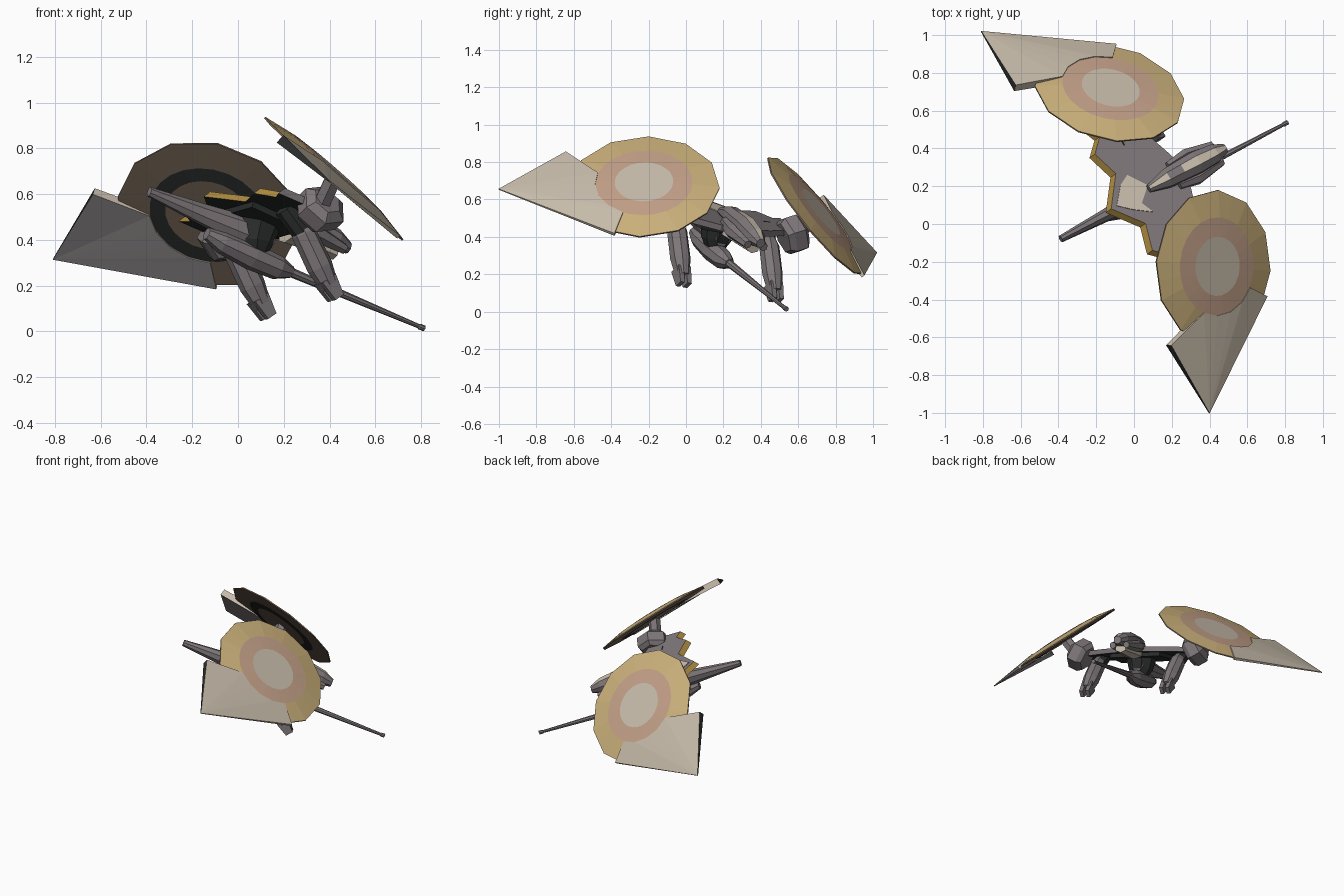
import bpy, bmesh, math
from mathutils import Vector, Matrix

if "Cube" in bpy.data.objects:
    bpy.data.objects.remove(bpy.data.objects["Cube"])

# ---- craft frame: X = side, Y = forward, Z = up, posed banked and nose-down
SIDE = Vector((0.508, -0.85, 0.143)).normalized()
FWD = Vector((0.828, 0.431, -0.357))
FWD = (FWD - SIDE * FWD.dot(SIDE)).normalized()
UP = SIDE.cross(FWD)
POSE = Matrix.Translation((0.146, 0.237, 0.5925)) @ Matrix((SIDE, FWD, UP)).transposed().to_4x4()


def material(name, rgb):
    m = bpy.data.materials.new(name)
    m.diffuse_color = (*rgb, 1)
    m.use_nodes = True
    m.node_tree.nodes["Principled BSDF"].inputs["Base Color"].default_value = m.diffuse_color
    return m


GOLD = material("pale_gold", (0.60, 0.44, 0.20))
PINK = material("dusty_pink", (0.55, 0.355, 0.25))
CREAM = material("cream", (0.58, 0.51, 0.41))
GREY = material("warm_grey", (0.21, 0.185, 0.195))
DARK = material("near_black", (0.025, 0.027, 0.027))
EDGE = material("deep_gold", (0.42, 0.26, 0.05))
BROWN = material("underside_brown", (0.19, 0.14, 0.10))
PALE = material("pale_grey", (0.36, 0.33, 0.335))


def build(name, verts, faces, mats, rule=None, flip=False):
    """Make one object; rule(face) gives the material index before posing."""
    bm = bmesh.new()
    vs = [bm.verts.new((-v[0] if flip else v[0], v[1], v[2])) for v in verts]
    for f in faces:
        face = bm.faces.new([vs[i] for i in f[0]] if isinstance(f, tuple) else [vs[i] for i in f])
        if isinstance(f, tuple):
            face.material_index = f[1]
    bmesh.ops.recalc_face_normals(bm, faces=bm.faces)
    bm.normal_update()
    if rule:
        for f in bm.faces:
            f.material_index = rule(f)
    bm.transform(POSE)
    me = bpy.data.meshes.new(name)
    bm.to_mesh(me)
    bm.free()
    for m in mats:
        me.materials.append(m)
    ob = bpy.data.objects.new(name, me)
    bpy.context.collection.objects.link(ob)
    return ob


def pair(name, verts, faces, mats, rule=None):
    build(name + "_right", verts, faces, mats, rule)
    build(name + "_left", verts, faces, mats, rule, True)


def tube(name, stations, n, mats, rule=None, both=False):
    """Faceted tube through stations (s, f, u, half_width, half_height)."""
    pts = [Vector(st[:3]) for st in stations]
    axis = (pts[-1] - pts[0]).normalized()
    ref = Vector((1, 0, 0)) if abs(axis.x) < 0.8 else Vector((0, 1, 0))
    a = (ref - axis * ref.dot(axis)).normalized()
    b = axis.cross(a)
    verts, faces = [], []
    for p, st in zip(pts, stations):
        for i in range(n):
            t = 2 * math.pi * (i + 0.5) / n
            k = 1 / math.cos(math.pi / n)
            verts.append(p + a * math.cos(t) * st[3] * k + b * math.sin(t) * st[4] * k)
    for j in range(len(stations) - 1):
        for i in range(n):
            k = (i + 1) % n
            faces.append([j * n + i, j * n + k, (j + 1) * n + k, (j + 1) * n + i])
    faces += [list(range(n)), list(range(len(verts) - n, len(verts)))]
    (pair if both else build)(name, verts, faces, mats, rule)


# ---- round shields: twelve-sided, slightly domed, with painted rings
CEN = Vector((0.542, 0.0, 0.0))
NRM = Vector((0.468, 0.266, 0.842)).normalized()
E1 = Vector((0.883, -0.113, -0.455))
E1 = (E1 - NRM * E1.dot(NRM)).normalized()
E2 = NRM.cross(E1)


def on_shield(x, y, h):
    return CEN + E1 * x + E2 * y + NRM * h


SEG = 24
profile = [(0.157, 0.032), (0.26, 0.025), (0.404, 0.0), (0.404, -0.008), (0.26, -0.012), (0.19, -0.014)]
ring_mat = [1, 0, 4, 4, 3]
verts, faces = [], []
for r, h in profile:
    for i in range(SEG):
        t = 2 * math.pi * i / SEG + math.radians(6)
        k = r * math.cos(math.pi / 12) if (r > 0.4 and i % 2) else r
        verts.append(on_shield(k * math.cos(t), k * math.sin(t), h))
for j in range(len(profile) - 1):
    for i in range(SEG):
        k = (i + 1) % SEG
        faces.append(([j * SEG + i, j * SEG + k, (j + 1) * SEG + k, (j + 1) * SEG + i], ring_mat[j]))
faces += [(list(range(SEG)), 2), (list(range(5 * SEG, 6 * SEG)), 4)]
pair("shield", verts, faces, [GOLD, PINK, CREAM, DARK, BROWN])

# ---- pointed fin growing out of each shield
arc = [(0.262 * math.cos(math.radians(t)), 0.262 * math.sin(math.radians(t))) for t in (-40, -19, 2, 23, 44)]
outline = [(0.727, -0.28, 0.0, -0.006), (0.29, -0.42, 0.005, -0.038)]
outline += [(x, y, 0.03, -0.018) for x, y in arc] + [(0.283, 0.30, 0.006, -0.012)]
n = len(outline)
verts = [on_shield(x, y, t) for x, y, t, b in outline] + [on_shield(x, y, b) for x, y, t, b in outline]
faces = []
for i in range(1, n - 1):
    faces += [([0, i, i + 1], 0), ([n, n + i, n + i + 1], 1)]
for i in range(n):
    k = (i + 1) % n
    faces.append(([i, k, n + k, n + i], 2 if i == 0 else 0))
pair("shield_fin", verts, faces, [CREAM, PALE, DARK])

# ---- flat hull with the stepped, bevelled gold rear edge
half = [(0.0, -0.295), (0.155, -0.17), (0.30, -0.215), (0.37, -0.14), (0.43, -0.165),
        (0.43, 0.02), (0.23, 0.11), (0.10, 0.155)]
loop = half + [(-s, f) for s, f in reversed(half[1:])]
n = len(loop)
verts = [(s, f, -0.095) for s, f in loop]
verts += [(s, f - 0.025 if f < -0.1 else f, -0.128) for s, f in loop]
faces = [list(range(n)), list(range(n, 2 * n))]
faces += [[i, (i + 1) % n, n + (i + 1) % n, n + i] for i in range(n)]
build("hull", verts, faces, [GREY, EDGE, DARK],
      lambda f: 2 if f.normal.z < -0.9 else (1 if f.normal.y < -0.2 else 0))

# ---- dark machinery under the hull
tube("hull_belly", [(0, -0.18, -0.135, 0.20, 0.02), (0, 0.10, -0.135, 0.18, 0.02)], 4, [DARK])

# ---- worn cream panel on the hull
panel = [(0.0, -0.26), (0.06, -0.19), (0.12, -0.10), (0.05, -0.13), (-0.02, -0.05),
         (-0.12, -0.12), (-0.09, -0.18)]
n = len(panel)
build("hull_panel", [(s, f, -0.090) for s, f in panel] + [(s, f, -0.096) for s, f in panel],
      [list(range(n)), list(range(n, 2 * n))] + [[i, (i + 1) % n, n + (i + 1) % n, n + i] for i in range(n)],
      [CREAM])

# ---- cabin on top with cream roof patches fore and aft
tube("cabin", [(0, -0.06, -0.08, 0.02, 0.02), (0, 0.05, -0.06, 0.05, 0.045), (0, 0.14, -0.06, 0.055, 0.05),
               (0, 0.24, -0.06, 0.06, 0.055), (0, 0.36, -0.07, 0.05, 0.045), (0, 0.43, -0.08, 0.025, 0.025)],
     8, [GREY, CREAM],
     lambda f: 1 if f.normal.z > 0.9 and not 0.05 < f.calc_center_median().y < 0.13 else 0)
tube("cabin_cheek", [(0.06, 0.10, -0.09, 0.02, 0.025), (0.07, 0.22, -0.10, 0.03, 0.035),
                     (0.05, 0.39, -0.11, 0.02, 0.02)], 6, [GREY], None, True)
tube("cabin_chin", [(0, 0.12, -0.14, 0.06, 0.03), (0, 0.37, -0.13, 0.035, 0.025)], 6, [CREAM])

# ---- rear boom
tube("tail_boom", [(0, -0.585, -0.208, 0.018, 0.02), (0, -0.30, -0.205, 0.032, 0.045),
                   (0, -0.08, -0.20, 0.05, 0.065), (0, 0.05, -0.19, 0.045, 0.05)], 8, [GREY])

# ---- long gun slung below on a neck
tube("gun_neck", [(0, -0.03, -0.13, 0.10, 0.10), (0, -0.02, -0.23, 0.075, 0.075),
                  (0, 0.0, -0.29, 0.04, 0.04)], 8, [DARK])
tube("gun_body", [(0, -0.26, -0.28, 0.025, 0.025), (0, -0.18, -0.29, 0.045, 0.045), (0, -0.02, -0.295, 0.055, 0.055),
                  (0, 0.12, -0.295, 0.05, 0.05), (0, 0.19, -0.29, 0.025, 0.025)], 8, [GREY])
tube("gun_barrel", [(0, 0.17, -0.29, 0.02, 0.02), (0, 0.86, -0.284, 0.009, 0.009),
                    (0, 0.865, -0.284, 0.012, 0.012), (0, 0.89, -0.283, 0.012, 0.012)], 8, [GREY])

# ---- hanging thruster legs with split nozzles
tube("leg_shoulder", [(0.29, -0.07, -0.13, 0.045, 0.045), (0.29, 0.06, -0.21, 0.045, 0.045)], 8, [DARK], None, True)
tube("leg", [(0.29, 0.0, -0.155, 0.03, 0.03), (0.29, 0.05, -0.20, 0.05, 0.052), (0.29, 0.17, -0.315, 0.05, 0.055),
             (0.29, 0.245, -0.385, 0.035, 0.038)], 8, [GREY], None, True)
for tag, d in (("outer", 0.022), ("inner", -0.022)):
    tube("nozzle_" + tag, [(0.29 + d, 0.21, -0.36, 0.016, 0.04), (0.29 + d, 0.285, -0.42, 0.013, 0.025)],
         4, [GREY], None, True)

# ---- shield pivots: slanted hexagonal pods and struts up to the shields
tube("pivot_pod", [(0.365, 0.035, -0.145, 0.075, 0.075), (0.39, 0.035, -0.13, 0.095, 0.095),
                   (0.45, 0.035, -0.10, 0.095, 0.095), (0.475, 0.03, -0.085, 0.06, 0.06)], 6, [GREY], None, True)
tube("pivot_strut", [(0.44, 0.02, -0.12, 0.035, 0.035), tuple(CEN - NRM * 0.01) + (0.035, 0.035)],
     6, [GREY], None, True)
